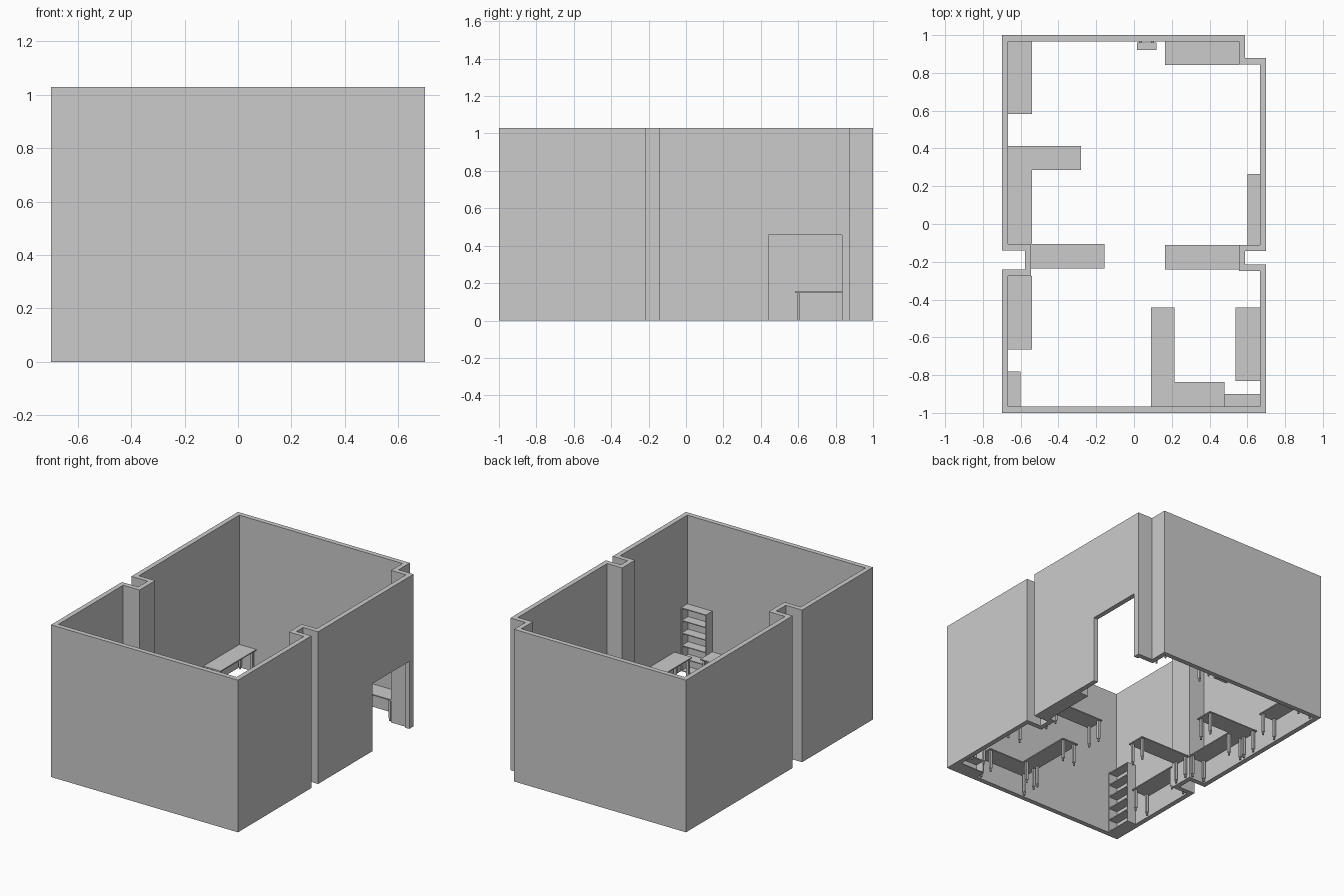
import bpy, bmesh
from mathutils import Vector

cube = bpy.data.objects.get("Cube")
if cube:
    bpy.data.objects.remove(cube)


def material(name, value):
    m = bpy.data.materials.new(name)
    m.use_nodes = True
    m.diffuse_color = (value, value, value, 1)
    m.node_tree.nodes["Principled BSDF"].inputs["Base Color"].default_value = m.diffuse_color
    return m


GREY = material("plain grey", 0.6)


def finish(name, bm):
    bmesh.ops.recalc_face_normals(bm, faces=bm.faces)
    me = bpy.data.meshes.new(name)
    bm.to_mesh(me)
    bm.free()
    me.materials.append(GREY)
    ob = bpy.data.objects.new(name, me)
    bpy.context.collection.objects.link(ob)
    return ob


def add_box(bm, x0, x1, y0, y1, z0, z1):
    verts = bmesh.ops.create_cube(bm, size=1)["verts"]
    for v in verts:
        v.co = Vector((x1 if v.co.x > 0 else x0, y1 if v.co.y > 0 else y0, z1 if v.co.z > 0 else z0))


def add_prism(bm, outline, z0, z1):
    face = bm.faces.new([bm.verts.new((x, y, z0)) for x, y in outline])
    top = bmesh.ops.extrude_face_region(bm, geom=[face])["geom"]
    for v in top:
        if isinstance(v, bmesh.types.BMVert):
            v.co.z = z1


# Room walls: closed ring with pilaster notches and one cut corner
H = 1.03
T = 0.033
outer = [(-0.7, 1), (-0.7, -0.14), (-0.578, -0.14), (-0.578, -0.242), (-0.7, -0.242), (-0.7, -1),
         (0.7, -1), (0.7, -0.215), (0.588, -0.215), (0.588, -0.143), (0.7, -0.143),
         (0.7, 0.878), (0.588, 0.878), (0.588, 1)]
bm = bmesh.new()
n = len(outer)
rings = []
for i, p in enumerate(outer):
    p = Vector(p)
    a = (p - Vector(outer[i - 1])).normalized()
    b = (Vector(outer[(i + 1) % n]) - p).normalized()
    q = p + T * (Vector((-a.y, a.x)) + Vector((-b.y, b.x)))
    rings.append([bm.verts.new((c.x, c.y, z)) for c, z in ((p, 0), (p, H), (q, H), (q, 0))])
for i in range(n):
    r, s = rings[i], rings[(i + 1) % n]
    for k in range(4):
        j = (k + 1) % 4
        bm.faces.new((r[k], r[j], s[j], s[k]))
walls = finish("walls", bm)

# Doorway opening
bm = bmesh.new()
add_box(bm, 0.6, 0.8, 0.44, 0.833, -0.1, 0.457)
cutter = finish("doorway_cutter", bm)
cutter.hide_render = True
cutter.hide_viewport = True
cut = walls.modifiers.new("doorway", "BOOLEAN")
cut.object = cutter
cut.solver = "EXACT"

# Desks: thin tops on slim tapered legs
TOP = 0.155


def desk(name, outline, legs):
    bm = bmesh.new()
    add_prism(bm, outline, TOP - 0.007, TOP)
    for x, y in legs:
        add_box(bm, x - 0.008, x + 0.008, y - 0.008, y + 0.008, 0.02, TOP - 0.007)
        add_box(bm, x - 0.005, x + 0.005, y - 0.005, y + 0.005, 0, 0.02)
    finish(name, bm)


def rect(x0, x1, y0, y1):
    return [(x0, y0), (x1, y0), (x1, y1), (x0, y1)]


def inset_legs(x0, x1, y0, y1, d=0.018):
    return rect(x0 + d, x1 - d, y0 + d, y1 - d)


straight = {
    "back_right_desk": (-0.667, -0.54, 0.583, 0.967),
    "right_pillar_desk": (-0.545, -0.155, -0.235, -0.107),
    "left_pillar_desk": (0.165, 0.555, -0.24, -0.112),
    "front_right_desk": (-0.667, -0.54, -0.665, -0.275),
    "front_left_desk": (0.537, 0.667, -0.832, -0.443),
    "back_left_desk": (0.165, 0.555, 0.842, 0.967),
}
for name, r in straight.items():
    desk(name, rect(*r), inset_legs(*r))

# Corner desks
desk("right_corner_desk",
     [(-0.667, -0.107), (-0.54, -0.107), (-0.54, 0.285), (-0.28, 0.285), (-0.28, 0.412), (-0.667, 0.412)],
     inset_legs(-0.667, -0.54, -0.107, 0.285) + inset_legs(-0.667, -0.28, 0.285, 0.412))
desk("front_corner_desk",
     [(0.09, -0.967), (0.48, -0.967), (0.48, -0.837), (0.215, -0.837), (0.215, -0.443), (0.09, -0.443)],
     inset_legs(0.09, 0.215, -0.837, -0.443) + inset_legs(0.09, 0.48, -0.967, -0.837))


# Open shelving units
def shelves(name, x0, x1, y0, y1, height, levels):
    bm = bmesh.new()
    t = 0.006
    for i in range(levels + 1):
        z = (height - t) * i / levels
        add_box(bm, x0, x1, y0, y1, z, z + t)
    if x1 - x0 > y1 - y0:
        for x in (x0, x1 - t):
            add_box(bm, x, x + t, y0, y1, 0, height)
    else:
        for y in (y0, y1 - t):
            add_box(bm, x0, x1, y, y + t, 0, height)
    finish(name, bm)


shelves("front_left_bookcase", 0.48, 0.667, -0.967, -0.9, 0.43, 5)
shelves("front_right_bookcase", -0.667, -0.602, -0.967, -0.78, 0.43, 5)
shelves("low_sideboard", 0.6, 0.667, -0.11, 0.265, 0.17, 2)

# Small wall unit with two brackets
bm = bmesh.new()
add_box(bm, 0.015, 0.118, 0.922, 0.962, 0.02, 0.13)
for x in (0.035, 0.098):
    add_box(bm, x - 0.008, x + 0.008, 0.96, 0.968, 0.04, 0.11)
finish("wall_unit", bm)
